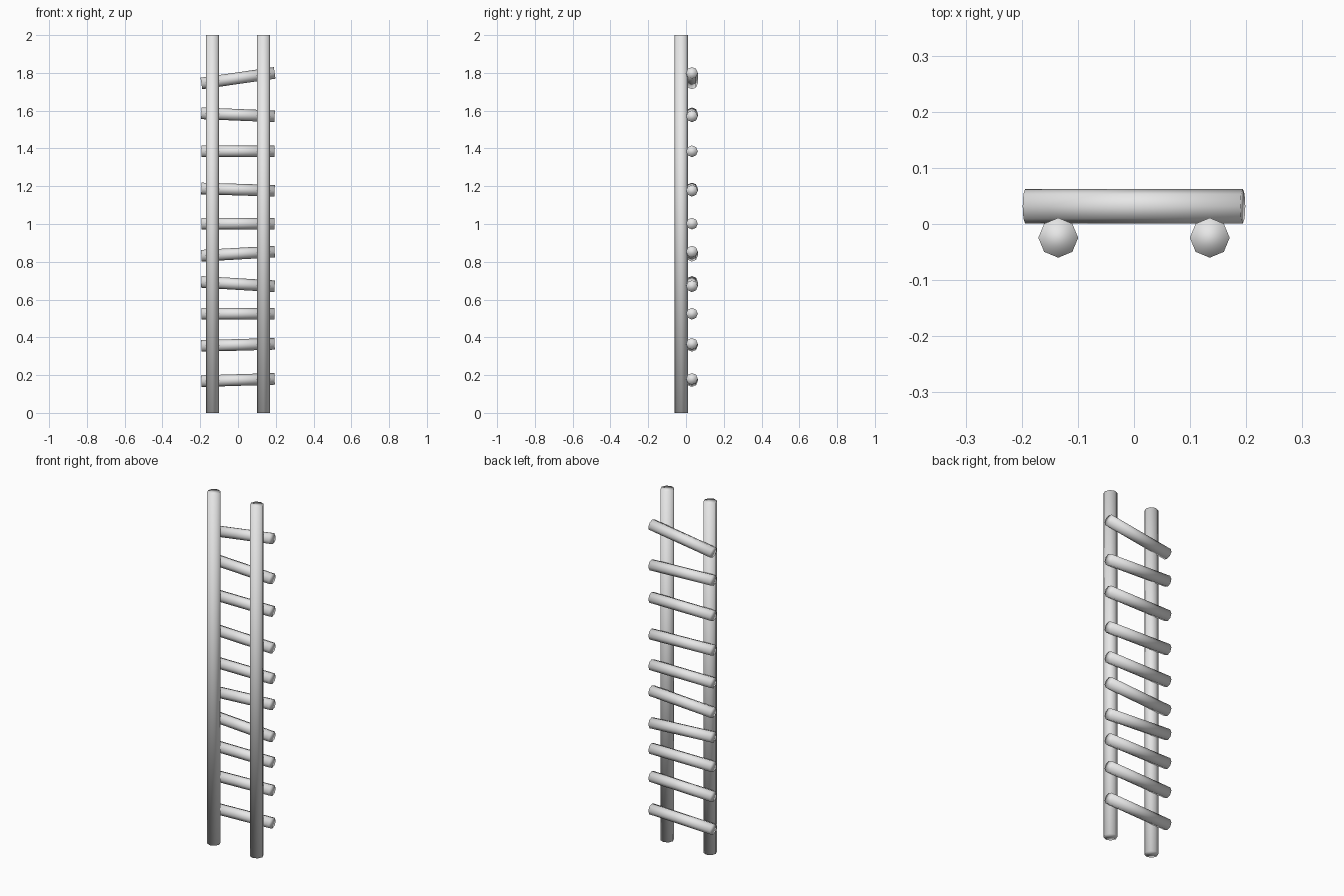
import bpy
import math
from mathutils import Vector

cube = bpy.data.objects.get("Cube")
if cube:
    bpy.data.objects.remove(cube, do_unlink=True)

# Single pale grey material
grey = bpy.data.materials.new("pale_grey")
grey.use_nodes = True
colour = (0.8, 0.8, 0.8, 1)
grey.diffuse_color = colour
grey.node_tree.nodes["Principled BSDF"].inputs["Base Color"].default_value = colour


def rod(name, start, end, radius):
    """Eight-sided, fully smooth-shaded rod between two points."""
    start, end = Vector(start), Vector(end)
    axis = end - start
    bpy.ops.mesh.primitive_cylinder_add(
        vertices=8, radius=radius, depth=axis.length, location=(start + end) / 2,
        rotation=(0, math.atan2(axis.x, axis.z), 0))
    obj = bpy.context.object
    obj.name = name
    obj.data.materials.append(grey)
    bpy.ops.object.shade_smooth()
    return obj


# Two upright poles
for side, x in (("right", -0.135), ("left", 0.135)):
    rod(side + "_pole", (x, -0.0245, 0), (x, -0.0245, 2), 0.0355)

# Unevenly set rungs across the back: centre height and rise from right to left
rungs = [(0.174, 0.012), (0.36, 0.011), (0.525, 0), (0.682, -0.023),
         (0.843, 0.022), (1.002, 0), (1.182, -0.012), (1.385, 0),
         (1.578, -0.016), (1.772, 0.056)]
for i, (z, rise) in enumerate(rungs, 1):
    rod(f"rung_{i}", (-0.194, 0.0315, z - rise / 2),
        (0.194, 0.0315, z + rise / 2), 0.0308)
